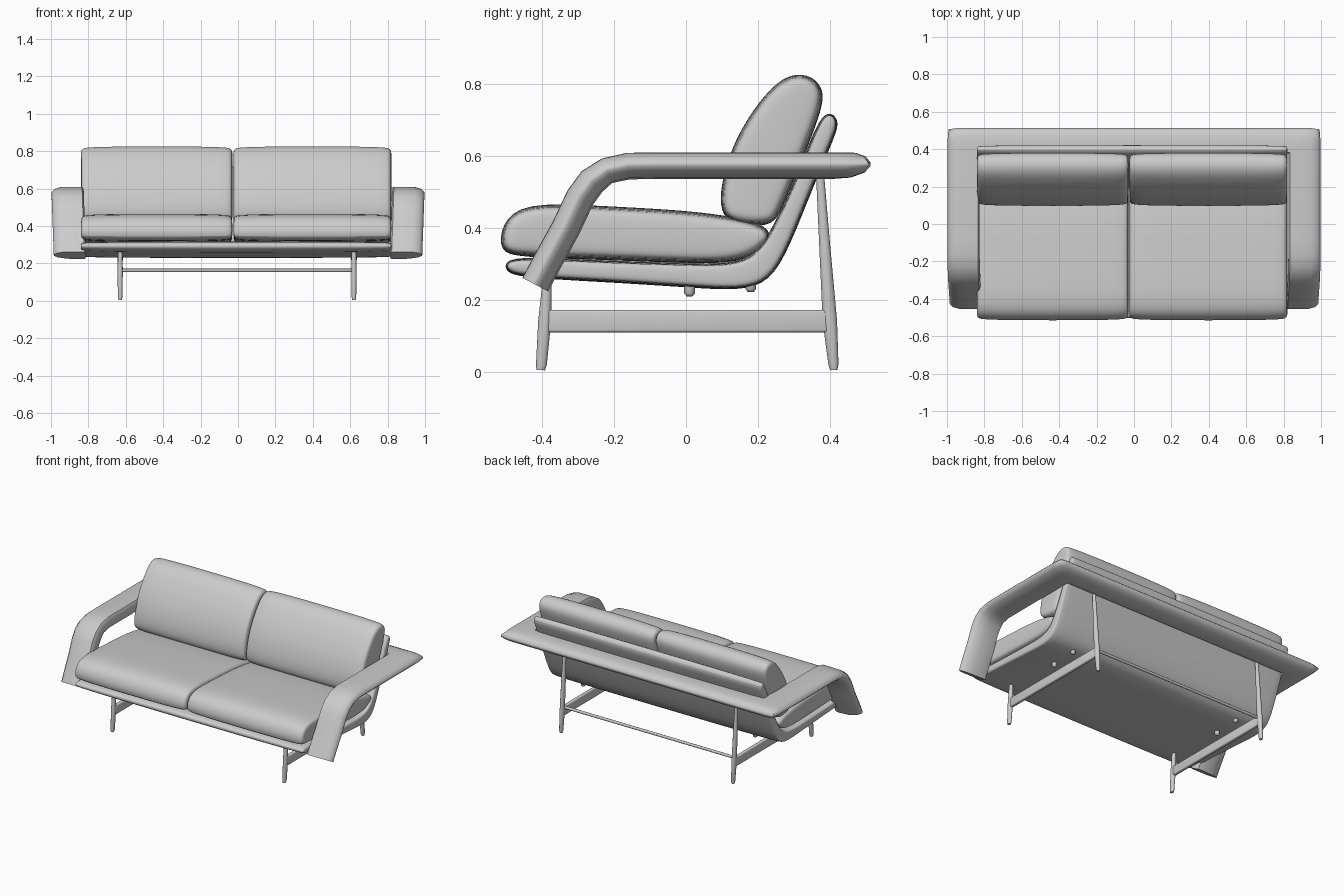
import bpy, bmesh
from math import radians
from mathutils import Vector

if "Cube" in bpy.data.objects:
    bpy.data.objects.remove(bpy.data.objects["Cube"], do_unlink=True)

GREY = (0.6, 0.6, 0.6, 1)
grey = bpy.data.materials.new("light grey")
grey.use_nodes = True
grey.diffuse_color = GREY
grey.node_tree.nodes["Principled BSDF"].inputs["Base Color"].default_value = GREY


def finish(name, bm, subdiv=0, mirror=False, angle=50):
    bmesh.ops.recalc_face_normals(bm, faces=bm.faces)
    mesh = bpy.data.meshes.new(name)
    bm.to_mesh(mesh)
    bm.free()
    mesh.materials.append(grey)
    obj = bpy.data.objects.new(name, mesh)
    bpy.context.collection.objects.link(obj)
    if mirror:
        mod = obj.modifiers.new("mirror", 'MIRROR')
        mod.use_clip = True
    if subdiv:
        mod = obj.modifiers.new("soft", 'SUBSURF')
        mod.levels = mod.render_levels = subdiv
    bpy.ops.object.select_all(action='DESELECT')
    obj.select_set(True)
    bpy.context.view_layer.objects.active = obj
    bpy.ops.object.shade_smooth_by_angle(angle=radians(angle))
    return obj


def skin(bm, rings):
    """Join closed rings of points with quads."""
    loops = [[bm.verts.new(p) for p in ring] for ring in rings]
    n = len(loops[0])
    for a, b in zip(loops, loops[1:]):
        for i in range(n):
            j = (i + 1) % n
            bm.faces.new((a[i], a[j], b[j], b[i]))
    return loops


def cushion(name, lower, upper, x0, x1, r):
    """Soft slab: side outline (two matching edges, front to back) run along x."""
    half = len(lower)
    pts = [Vector(p) for p in lower + upper[::-1]]
    n = len(pts)
    inset = []
    for i, p in enumerate(pts):
        d = (pts[(i + 1) % n] - pts[i - 1]).normalized()
        inset.append(p + Vector((-d.y, d.x)) * r)
    mid = [(a + b) / 2 for a, b in zip(pts, inset)]
    rings = []
    for x, outline in ((x0, inset), (x0 + r * .25, mid), (x0 + r, pts),
                       (x1 - r, pts), (x1 - r * .25, mid), (x1, inset)):
        rings.append([(x, p.x, p.y) for p in outline])
    bm = bmesh.new()
    loops = skin(bm, rings)
    for loop in (loops[0], loops[-1]):
        for i in range(half - 1):
            bm.faces.new((loop[i], loop[i + 1], loop[n - 2 - i], loop[n - 1 - i]))
    return finish(name, bm, subdiv=2)


def bar(name, sections, sides=12):
    """Tapered round bar through (centre, half width, half depth) sections."""
    axis = (Vector(sections[-1][0]) - Vector(sections[0][0])).normalized()
    side = Vector((1, 0, 0)) if abs(axis.x) < .5 else Vector((0, 1, 0))
    other = axis.cross(side).normalized()
    turn = [Vector((1, 0)), Vector((0, 1))]
    from math import cos, sin, pi
    rings = []
    for c, w, d in sections:
        ring = []
        for k in range(sides):
            a = 2 * pi * k / sides
            ring.append(Vector(c) + side * w * cos(a) + other * d * sin(a))
        rings.append(ring)
    bm = bmesh.new()
    loops = skin(bm, rings)
    bm.faces.new(loops[0])
    bm.faces.new(loops[-1])
    return finish(name, bm)


# Bent seat and back shell
cushion("seat_shell",
        [(-.50, .28), (-.47, .262), (-.24, .25), (.0, .235), (.15, .224), (.235, .25),
         (.29, .35), (.36, .53), (.415, .655), (.428, .70)],
        [(-.505, .30), (-.48, .323), (-.24, .31), (.0, .303), (.12, .30), (.195, .325),
         (.24, .40), (.31, .55), (.36, .685), (.395, .73)],
        -.84, .82, .018)

# Seat and back cushions, one pair per side
for side, x0, x1 in (("right", -.84, -.03), ("left", -.025, .82)):
    cushion(side + "_seat_cushion",
            [(-.52, .335), (-.47, .318), (-.24, .311), (.0, .301), (.15, .30), (.225, .345)],
            [(-.515, .41), (-.455, .473), (-.24, .462), (.0, .45), (.15, .43), (.245, .40)],
            x0, x1, .03)
    cushion(side + "_back_cushion",
            [(.235, .40), (.262, .44), (.30, .53), (.345, .64), (.378, .73), (.385, .785), (.35, .825)],
            [(.115, .41), (.092, .46), (.10, .54), (.135, .645), (.19, .735), (.245, .80), (.295, .83)],
            x0, x1, .03)

# Wide rail: drops at the front of each arm and wraps round the back
SECTION = [(0, -.02), (.03, -.035), (.2, -.038), (.6, -.034), (.88, -.02), (1, -.002),
           (1, .008), (.9, .025), (.7, .035), (.35, .036), (.05, .036), (0, .022)]
ARM = [(-.42, .243), (-.39, .30), (-.335, .40), (-.295, .485), (-.262, .53),
       (-.22, .56), (-.16, .573), (-.08, .574), (.15, .574)]
INNER, WIDTH, BACK, DEPTH = .825, .172, .375, .138
rings = []
for i, (y, z) in enumerate(ARM):
    a, b = ARM[max(i - 1, 0)], ARM[min(i + 1, len(ARM) - 1)]
    d = Vector((b[0] - a[0], b[1] - a[1])).normalized()
    k = 1.1 if z < .56 else 1
    lean = .012 * max(0, (.574 - z) / .33)
    rings.append([(INNER - lean + u * WIDTH, y - d.y * v * k, z + d.x * v * k) for u, v in SECTION])
for f in (1, .93):
    # rounded corner: rail ring turning from arm to back
    if f == 1:
        rings.append([(INNER + u * WIDTH, BACK - .03 + u * .1, .574 + v) for u, v in SECTION])
        rings.append([(INNER + u * WIDTH * .97, BACK + u * DEPTH * .95, .574 + v) for u, v in SECTION])
    else:
        rings.append([(INNER - .03 + u * .15, BACK + u * DEPTH, .574 + v) for u, v in SECTION])
rings.append([(0, BACK + u * DEPTH, .574 + v) for u, v in SECTION])
bm = bmesh.new()
loops = skin(bm, rings)
bm.faces.new(loops[0])
finish("arm_and_back_rail", bm, mirror=True)

# Under-frame: tapered legs, side stretchers and fixing knobs
for side, x in (("right", -.63), ("left", .62)):
    bar(side + "_front_leg", [((x, -.404, .005), .009, .012), ((x, -.402, .02), .012, .015),
                              ((x, -.393, .14), .014, .018), ((x, -.385, .27), .012, .012)])
    bar(side + "_rear_leg", [((x, .411, .005), .009, .01), ((x, .410, .02), .012, .014),
                             ((x, .400, .14), .014, .02), ((x, .385, .36), .013, .015),
                             ((x, .372, .56), .009, .011)])
    bm = bmesh.new()
    bmesh.ops.create_cube(bm, size=1)
    for v in bm.verts:
        v.co = (x + v.co.x * .022, .005 + v.co.y * .78, .141 + v.co.z * .062)
    bmesh.ops.bevel(bm, geom=bm.edges[:], offset=.007, segments=3, affect='EDGES', profile=.5)
    finish(side + "_stretcher", bm)
    for place, y, z in (("front", .01, .21), ("rear", .18, .222)):
        bar(f"{side}_{place}_knob", [((x, y, z), .008, .008), ((x, y, z + .008), .015, .015),
                                     ((x, y, z + .03), .015, .015)])

# Long cross rod between the rear legs
bar("cross_rod", [((-.63, .385, .163), .009, .009), ((.62, .385, .163), .009, .009)])
